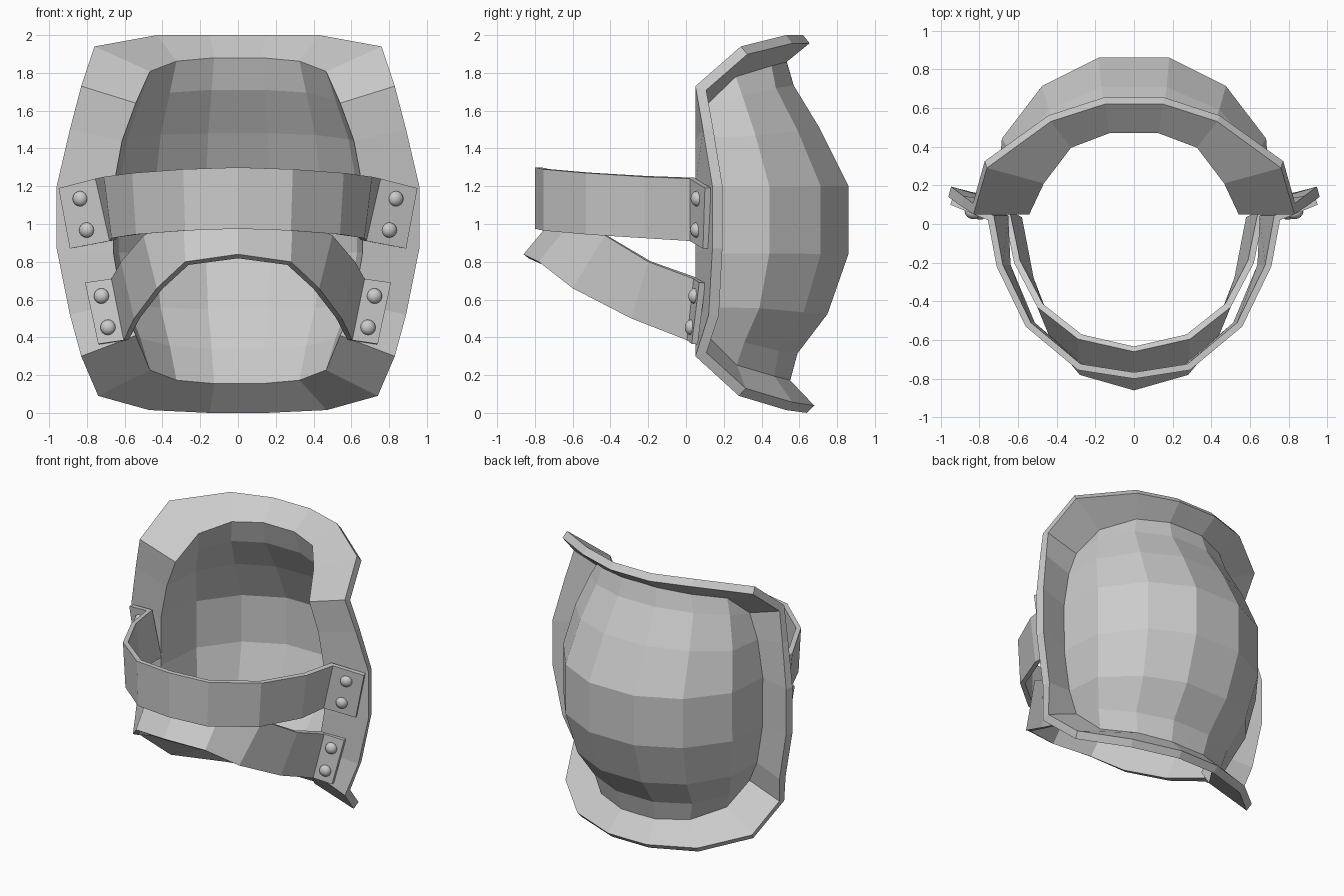
import bpy, math
from mathutils import Vector

if "Cube" in bpy.data.objects:
    bpy.data.objects.remove(bpy.data.objects["Cube"])


def make_half(name, verts, faces, thickness, offset):
    """Half surface, mirrored across x and thickened."""
    me = bpy.data.meshes.new(name)
    me.from_pydata(verts, [], faces)
    ob = bpy.data.objects.new(name, me)
    bpy.context.collection.objects.link(ob)
    m = ob.modifiers.new("mirror", 'MIRROR')
    m.use_clip = True
    s = ob.modifiers.new("thickness", 'SOLIDIFY')
    s.thickness = thickness
    s.offset = offset
    s.use_even_offset = True
    return ob


# Shell: domed rows (centre z, width scale, centre depth, droop toward the side)
rows = [(1.88, .74, .47, .09), (1.71, .82, .52, .07), (1.48, .93, .66, .04),
        (1.19, 1, .805, 0), (.85, 1, .805, 0), (.55, .93, .70, -.03),
        (.34, .82, .54, -.07), (.155, .74, .49, -.09)]
col_x = [0, .17, .44, .63, .66]
col_y = [1, 1, .82, .49, 0]
col_z = [0, 0, .2, .8, 1]
verts, faces, idx = [], [], {}
last = len(rows) - 1
for r, (z, sx, yc, drop) in enumerate(rows):
    for c in range(5):
        if c == 4 and r in (0, last):
            continue
        d = .38 if c == 3 and r in (0, last) else col_y[c]
        idx[r, c] = len(verts)
        verts.append((sx * col_x[c], .05 + (yc - .05) * d, z - drop * col_z[c]))
for r in range(last):
    for c in range(4):
        quad = [(r, c), (r, c + 1), (r + 1, c + 1), (r + 1, c)]
        faces.append([idx[k] for k in quad if k in idx])

# Flared rim around the shell opening
inner = ([idx[0, c] for c in range(4)] + [idx[r, 4] for r in range(1, last)]
         + [idx[last, c] for c in (3, 2, 1, 0)])
outer = [(0, .62, 2.0), (.15, .62, 2.0), (.43, .53, 2.0), (.76, .29, 1.94),
         (.83, .05, 1.73), (.89, .09, 1.5), (.96, .14, 1.2), (.96, .14, .87),
         (.89, .12, .52), (.83, .05, .30), (.74, .28, .09), (.47, .53, .015),
         (.15, .64, 0), (0, .64, 0)]
start = len(verts)
verts += outer
for i in range(len(outer) - 1):
    faces.append([start + i, start + i + 1, inner[i + 1], inner[i]])
make_half("guard_shell", verts, faces, .055, 1)


# Straps: (top point, bottom point) sections from the centre out to the end tab
def strap(name, sections):
    v = [p for pair in sections for p in pair]
    f = [(2 * i, 2 * i + 1, 2 * i + 3, 2 * i + 2) for i in range(len(sections) - 1)]
    make_half(name, v, f, .033, -1)
    # Rivets on the end tab
    (t0, b0), (t1, b1) = [[Vector(p) for p in s] for s in sections[-2:]]
    normal = (b0 - t0).cross(t1 - t0).normalized()
    for k in (.25, .76):
        p = (t0.lerp(b0, k) + t1.lerp(b1, k)) / 2
        for side in (1, -1):
            n = Vector((normal.x * side, normal.y, normal.z))
            bpy.ops.mesh.primitive_uv_sphere_add(
                segments=16, ring_count=8, radius=.041,
                location=(p.x * side, p.y, p.z),
                rotation=n.to_track_quat('Z', 'Y').to_euler())
            ob = bpy.context.object
            ob.name = name + "_rivet"
            ob.scale.z = .8
            bpy.ops.object.shade_smooth()


strap("upper_strap", [((0, -.80, 1.30), (0, -.80, .975)),
                      ((.29, -.755, 1.29), (.28, -.755, .965)),
                      ((.56, -.53, 1.27), (.54, -.53, .945)),
                      ((.71, -.22, 1.25), (.67, -.22, .925)),
                      ((.755, .02, 1.24), (.68, .02, .91)),
                      ((.95, .10, 1.19), (.89, .09, .87))])
strap("lower_strap", [((0, -.66, 1.08), (0, -.86, .84)),
                      ((.29, -.595, 1.03), (.28, -.78, .80)),
                      ((.50, -.43, .94), (.43, -.60, .66)),
                      ((.62, -.20, .80), (.55, -.29, .50)),
                      ((.67, .04, .71), (.605, .005, .385)),
                      ((.81, .07, .69), (.74, .03, .365))])
